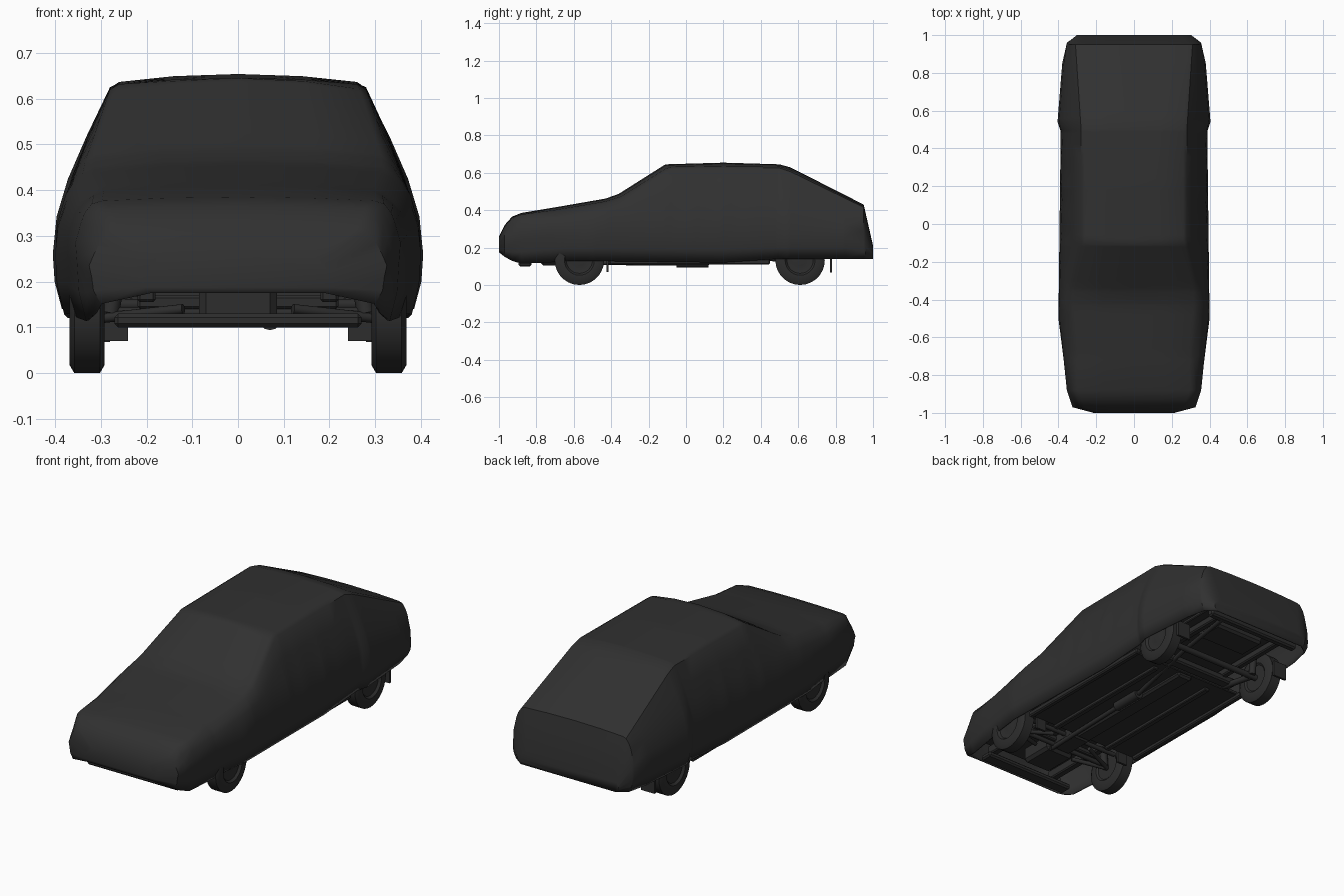
import bpy, bmesh, math
from mathutils import Vector

old = bpy.data.objects.get("Cube")
if old:
    bpy.data.objects.remove(old, do_unlink=True)


def make_material(name, value):
    mat = bpy.data.materials.new(name)
    mat.use_nodes = True
    colour = (value, value, value, 1)
    mat.diffuse_color = colour
    mat.node_tree.nodes["Principled BSDF"].inputs["Base Color"].default_value = colour
    return mat


CLOTH = make_material("charcoal cloth", 0.03)
METAL = make_material("dark underbody", 0.026)


def finish(bm, name, mat, angle=None):
    bmesh.ops.recalc_face_normals(bm, faces=bm.faces)
    mesh = bpy.data.meshes.new(name)
    bm.to_mesh(mesh)
    bm.free()
    obj = bpy.data.objects.new(name, mesh)
    bpy.context.collection.objects.link(obj)
    mesh.materials.append(mat)
    if angle:
        bpy.ops.object.select_all(action="DESELECT")
        obj.select_set(True)
        bpy.context.view_layer.objects.active = obj
        bpy.ops.object.shade_smooth_by_angle(angle=math.radians(angle))
    return obj


def box(name, centre, size, bevel=0.0):
    bm = bmesh.new()
    bmesh.ops.create_cube(bm, size=1)
    bmesh.ops.scale(bm, vec=size, verts=bm.verts)
    bmesh.ops.translate(bm, vec=centre, verts=bm.verts)
    if bevel:
        bmesh.ops.bevel(bm, geom=bm.edges[:], offset=bevel, segments=1, affect="EDGES")
    return finish(bm, name, METAL)


def rod(name, start, end, radius, sides=10):
    start, end = Vector(start), Vector(end)
    axis = end - start
    bm = bmesh.new()
    bmesh.ops.create_cone(bm, cap_ends=True, segments=sides, radius1=radius,
                          radius2=radius, depth=axis.length)
    turn = axis.to_track_quat("Z", "Y").to_matrix()
    bmesh.ops.rotate(bm, matrix=turn, verts=bm.verts)
    bmesh.ops.translate(bm, vec=(start + end) / 2, verts=bm.verts)
    return finish(bm, name, METAL, 40)


def along(points, y):
    """Linear interpolation through (y, value) pairs."""
    for (y0, v0), (y1, v1) in zip(points, points[1:]):
        if y <= y1:
            return v0 + (v1 - v0) * max(0, y - y0) / (y1 - y0)
    return points[-1][1]


# Draped cover: guide lines running from nose to tail
top_z = [(-1, .26), (-.97, .32), (-.93, .365), (-.88, .385), (-.7, .415), (-.43, .462),
         (-.36, .487), (-.11, .645), (.2, .654), (.5, .645), (.56, .628), (.95, .43), (1, .21)]
edge_z = [(-1, .25), (-.97, .31), (-.93, .355), (-.88, .37), (-.7, .39), (-.43, .435),
          (-.34, .46), (-.08, .62), (.5, .625), (.56, .605), (.95, .415), (1, .20)]
edge_w = [(-1, .18), (-.97, .28), (-.88, .32), (-.7, .315), (-.43, .34), (-.34, .335),
          (-.08, .28), (.5, .28), (.95, .31), (1, .27)]
belt_z = [(-1, .22), (-.97, .26), (-.88, .33), (-.43, .39), (-.08, .43), (.5, .43),
          (.95, .36), (1, .19)]
belt_w = [(-1, .2), (-.97, .315), (-.88, .343), (-.43, .377), (-.08, .36), (.49, .36),
          (.54, .372), (.95, .34), (1, .29)]
wide_z = [(-1, .2), (-.88, .24), (-.7, .26), (.9, .26), (1, .17)]
wide_w = [(-1, .21), (-.97, .32), (-.88, .352), (-.5, .4), (.49, .388), (.54, .405),
          (.85, .38), (.96, .355), (1, .3)]
hem_z = [(-1, .175), (-.95, .135), (-.85, .105), (-.65, .13), (.2, .12), (.5, .14), (1, .14)]

stations = {p[0] for line in (top_z, edge_z, wide_w, belt_z) for p in line}
stations |= {i * 0.06 for i in range(-12, 15)}
bm = bmesh.new()
rings = []
for y in sorted(stations):
    ww, bw, ew = along(wide_w, y), along(belt_w, y), along(edge_w, y)
    hz, wz, bz = along(hem_z, y), along(wide_z, y), along(belt_z, y)
    ez, tz = along(edge_z, y), along(top_z, y)
    # shallow hanging folds along the doors
    fold = 0.004 * math.sin(y * 40) * max(0, 1 - abs(y - .1) / .5)
    half = [(ww - .02, hz), (ww - .004, (hz + wz) / 2), (ww, wz),
            ((ww + bw) / 2 + .008 + fold, (wz + bz) / 2), (bw + fold, bz),
            ((bw + ew) / 2 + .004, (bz + ez) / 2), (ew, ez),
            (ew * .93, ez + (tz - ez) * .45), (ew * .5, ez + (tz - ez) * .85)]
    outline = half + [(0, tz)] + [(-x, z) for x, z in reversed(half)]
    rings.append([bm.verts.new((x, y, z)) for x, z in outline])
for a, b in zip(rings, rings[1:]):
    for i in range(len(a) - 1):
        bm.faces.new((a[i], a[i + 1], b[i + 1], b[i]))
bm.faces.new(rings[0])
bm.faces.new(rings[-1])
cover = finish(bm, "car_cover", CLOTH, 35)
shell = cover.modifiers.new("cloth thickness", "SOLIDIFY")
shell.thickness = 0.006
shell.offset = -1

# Wheels: a tyre profile spun around the axle, with a recessed hub
tyre = [(-.03, .0), (-.03, .07), (-.038, .08), (-.038, .115), (-.028, .132),
        (.028, .132), (.038, .115), (.038, .08), (.026, .07), (.02, .03), (.03, 0)]


def wheel(name, side, y):
    bm = bmesh.new()
    verts = [bm.verts.new((side * (.33 + x), y, .132 + r)) for x, r in tyre]
    edges = [bm.edges.new(pair) for pair in zip(verts, verts[1:])]
    bmesh.ops.spin(bm, geom=verts + edges, cent=(0, y, .132), axis=(1, 0, 0),
                   angle=math.tau, steps=28)
    bmesh.ops.remove_doubles(bm, verts=bm.verts, dist=.0005)
    return finish(bm, name, METAL, 35)


for side, label in ((1, "left"), (-1, "right")):
    wheel(f"front_wheel_{label}", side, -.57)
    wheel(f"rear_wheel_{label}", side, .61)
    box(f"front_mud_flap_{label}", (side * .27, -.42, .11), (.06, .012, .08))
    box(f"rear_mud_flap_{label}", (side * .32, .775, .11), (.08, .012, .085))
    box(f"sill_{label}", (side * .345, .02, .125), (.03, .86, .03), .006)
    box(f"floor_rail_{label}", (side * .17, -.02, .12), (.03, .8, .02), .004)
    # Suspension arms and dampers
    for n, dy in enumerate((-.07, .07)):
        rod(f"front_arm_{label}_{n}", (side * .3, -.57, .12), (side * .12, -.57 + dy, .14), .011)
    rod(f"rear_arm_{label}", (side * .27, .61, .13), (side * .24, .38, .15), .016)
    rod(f"front_damper_{label}", (side * .28, -.57, .13), (side * .25, -.55, .3), .02)
    rod(f"rear_damper_{label}", (side * .26, .63, .13), (side * .25, .66, .3), .018)
    box(f"front_chassis_leg_{label}", (side * .2, -.65, .18), (.04, .5, .05), .006)
    box(f"rear_chassis_leg_{label}", (side * .2, .66, .18), (.035, .5, .04), .006)

# Floor and underside plates
box("floor_pan", (0, .0, .14), (.68, .84, .02), .004)
box("floor_tunnel", (0, 0, .125), (.09, .82, .03), .01)
box("boot_floor", (0, .67, .21), (.52, .54, .02), .004)
box("engine_bay_plate", (0, -.66, .23), (.5, .5, .02), .004)
box("front_valance", (0, -.86, .115), (.54, .07, .03), .008)
box("rear_valance", (0, .94, .16), (.56, .04, .04), .008)
box("fuel_tank", (.03, .8, .175), (.3, .16, .06), .012)
box("engine_sump", (0, -.68, .15), (.17, .2, .09), .015)
box("gearbox", (0, -.5, .15), (.12, .18, .07), .015)
box("front_crossmember", (0, -.57, .155), (.44, .05, .03), .006)
box("rear_crossmember", (0, .45, .155), (.56, .06, .04), .008)

# Axles, steering and exhaust
rod("rear_axle", (-.31, .61, .132), (.31, .61, .132), .016)
rod("front_axle", (-.31, -.57, .132), (.31, -.57, .132), .012)
rod("steering_rack", (-.27, -.48, .15), (.27, -.48, .15), .012)
rod("exhaust_front_pipe", (.05, -.6, .12), (.07, -.05, .115), .012)
rod("exhaust_silencer", (.07, -.05, .12), (.07, .12, .12), .026, 14)
rod("exhaust_middle_pipe", (.07, .12, .12), (.14, .55, .15), .012)
rod("exhaust_tail_pipe", (.14, .55, .15), (.2, .95, .15), .012)
